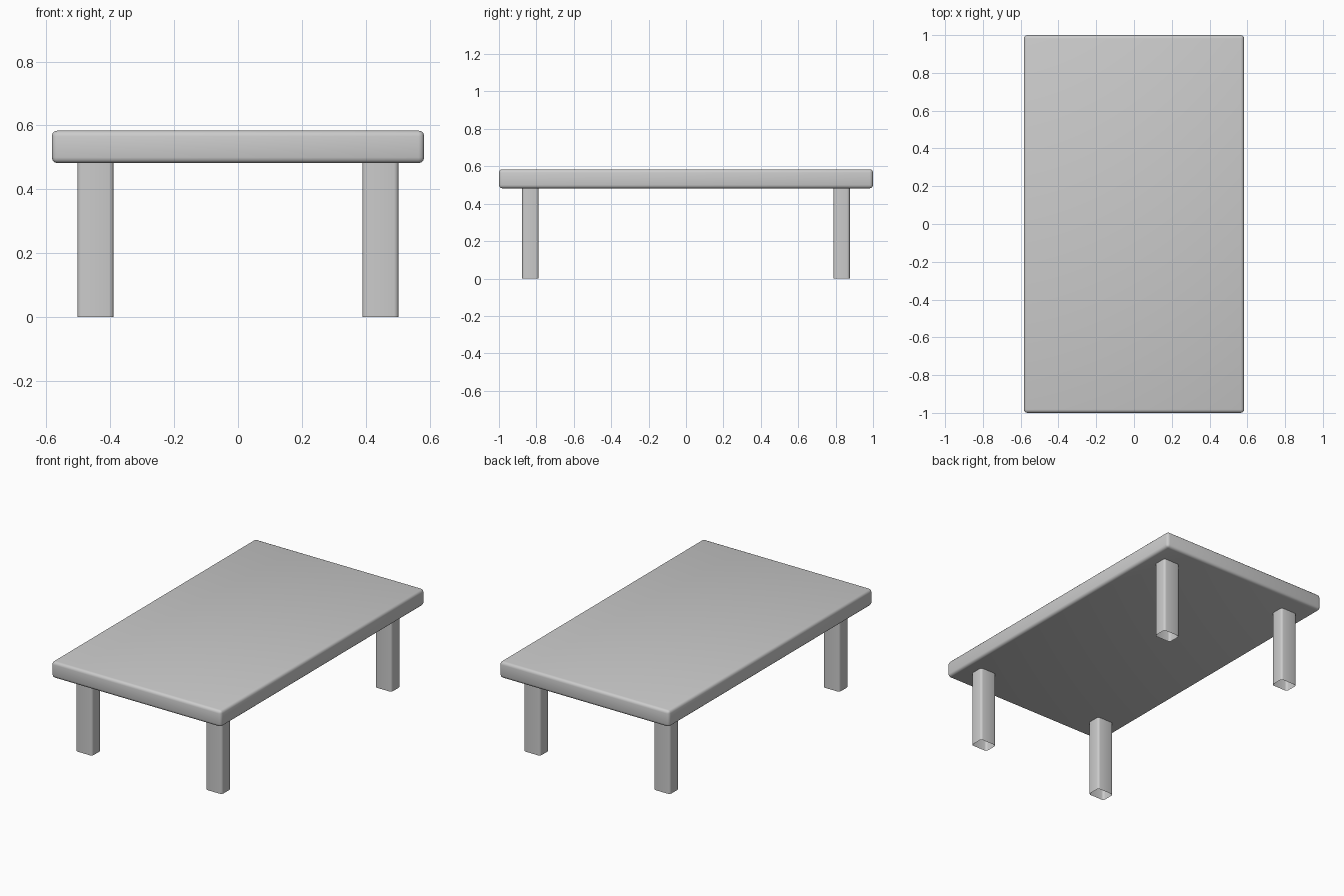
import bpy, bmesh
from mathutils import Matrix, Vector

if "Cube" in bpy.data.objects:
    bpy.data.objects.remove(bpy.data.objects["Cube"])


def rounded_box(name, center, size, radius, tube=False):
    """Box with rounded edges; tube = open ends and only upright edges rounded."""
    bm = bmesh.new()
    bmesh.ops.create_cube(bm, size=1.0, matrix=Matrix.Diagonal((*size, 1.0)))
    if tube:
        ends = [f for f in bm.faces if abs(f.normal.z) > 0.9]
        bmesh.ops.delete(bm, geom=ends, context='FACES_ONLY')
        edges = [e for e in bm.edges
                 if abs(e.verts[0].co.z - e.verts[1].co.z) > 0.1]
    else:
        edges = bm.edges[:]
    bmesh.ops.bevel(bm, geom=edges, offset=radius, segments=3, profile=0.5,
                    affect='EDGES', clamp_overlap=True)
    mesh = bpy.data.meshes.new(name)
    bm.to_mesh(mesh)
    bm.free()
    obj = bpy.data.objects.new(name, mesh)
    obj.location = Vector(center)
    bpy.context.collection.objects.link(obj)
    bpy.ops.object.select_all(action='DESELECT')
    obj.select_set(True)
    bpy.context.view_layer.objects.active = obj
    bpy.ops.object.shade_smooth_by_angle(angle=0.7)
    return obj


# Table top slab
rounded_box("table_top", (0, 0, 0.533), (1.166, 2.0, 0.102), 0.018)

# Four hollow legs, open at the floor
for y_name, sy in (("front", -1), ("back", 1)):
    for x_name, sx in (("left", -1), ("right", 1)):
        rounded_box(f"{y_name}_{x_name}_leg", (sx * 0.446, sy * 0.832, 0.242),
                    (0.113, 0.087, 0.484), 0.014, tube=True)
